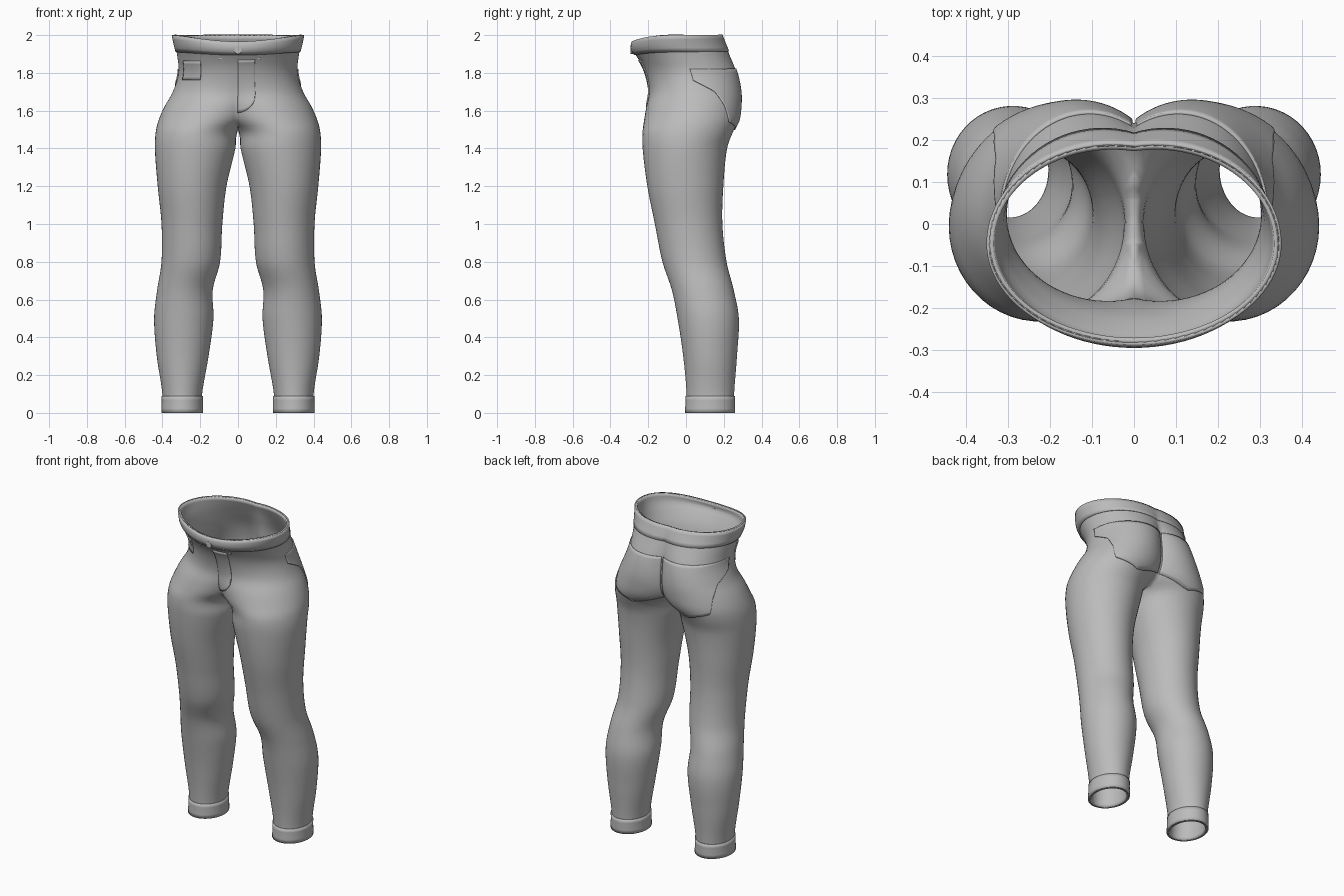
import bpy, bmesh, math
from mathutils import Vector

cube = bpy.data.objects.get("Cube")
if cube:
    bpy.data.objects.remove(cube)

grey = bpy.data.materials.new("grey denim")
grey.use_nodes = True
COLOUR = (0.5, 0.5, 0.5, 1)
grey.diffuse_color = COLOUR
grey.node_tree.nodes["Principled BSDF"].inputs["Base Color"].default_value = COLOUR

# Leg sections: height, outer x, front y, back y, centre x
LEG = [
    (0.0, .40, 0, .255, .295), (.1, .40, .003, .255, .295),
    (.3, .43, -.015, .27, .293), (.5, .444, -.045, .28, .287),
    (.65, .428, -.075, .253, .281), (.8, .405, -.125, .215, .25),
    (1.0, .405, -.165, .193, .244), (1.2, .425, -.205, .198, .243),
    (1.4, .44, -.23, .218, .227)]
# Hip sections: the same, with separate front and back centres
HIP = [
    (1.49, .435, -.23, .25, .218, .218), (1.55, .42, -.222, .278, .17, .18),
    (1.62, .39, -.21, .288, .12, .15), (1.7, .345, -.195, .288, .06, .13),
    (1.8, .315, -.215, .268, .02, .11), (1.9, .323, -.262, .228, 0, .08),
    (1.95, .335, -.288, .208, 0, .06), (2.0, .345, -.282, .188, 0, .05)]
ROWS = [r + (r[4],) for r in LEG] + HIP


def slope(i, k):
    a, b = ROWS[max(i - 1, 0)], ROWS[min(i + 1, len(ROWS) - 1)]
    return (b[k] - a[k]) / (b[0] - a[0])


def section(z):
    """Smoothly interpolated section values at a height."""
    i = max(j for j in range(len(ROWS) - 1) if ROWS[j][0] <= z or j == 0)
    a, b = ROWS[i], ROWS[i + 1]
    h = b[0] - a[0]
    t = (z - a[0]) / h
    ease = t * t * (3 - 2 * t)
    return [a[k] + (b[k] - a[k]) * ease
            + h * t * (1 - t) * ((1 - t) * slope(i, k) - t * slope(i + 1, k))
            for k in range(1, 6)]


def split(z, back):
    """Angle at which the section meets the centre plane."""
    out, yf, yb, cf, cb = section(z)
    c = cb if back else cf
    return math.acos(-min(c / (out - c), .93))


def at_angle(z, a):
    out, yf, yb, cf, cb = section(z)
    back = math.sin(a) >= 0
    c = cb if back else cf
    x = c + (out - c) * math.cos(a)
    y = (yf + yb) / 2 + (yb - yf) / 2 * math.sin(a)
    dip = .035 * max(0, -math.sin(a)) ** 3 * max(0, z - 1.85) / .15
    return Vector((x if x > 1e-4 else 0, y, z - dip))


def surf(z, u):
    """Point on the left half: u = -1 front centre, 0 side, 1 back centre."""
    return at_angle(z, u * split(z, u > 0))


def finish(name, bm, mirror, thickness, offset):
    mesh = bpy.data.meshes.new(name)
    bm.to_mesh(mesh)
    bm.free()
    mesh.materials.append(grey)
    ob = bpy.data.objects.new(name, mesh)
    bpy.context.collection.objects.link(ob)
    if mirror:
        ob.modifiers.new("mirror", 'MIRROR').merge_threshold = .0005
    if thickness:
        solid = ob.modifiers.new("cloth", 'SOLIDIFY')
        solid.thickness, solid.offset = thickness, offset
    bpy.ops.object.select_all(action='DESELECT')
    ob.select_set(True)
    bpy.context.view_layer.objects.active = ob
    bpy.ops.object.shade_smooth_by_angle(angle=math.radians(40))
    return ob


def loft(rings, closed=False, flip=False):
    bm = bmesh.new()
    rows = [[bm.verts.new(p) for p in ring] for ring in rings]
    n = len(rows[0])
    for low, high in zip(rows, rows[1:]):
        for i in range(n if closed else n - 1):
            j = (i + 1) % n
            quad = [low[i], low[j], high[j], high[i]]
            bm.faces.new(quad[::-1] if flip else quad)
    return bm


def ring(z, outer=44, inner=16):
    pts = [surf(z, -1 + 2 * i / outer) for i in range(outer + 1)]
    start, end = split(z, True), 2 * math.pi - split(z, False)
    for i in range(1, inner):
        pts.append(at_angle(z, start + (end - start) * i / inner))
    return pts


def patch(name, u0, u1, bottom, top, mirror=True, side=1, nu=28, nv=16):
    """Thin cloth piece that follows the body."""
    rings = []
    for j in range(nv + 1):
        line = []
        for i in range(nu + 1):
            u = u0 + (u1 - u0) * i / nu
            low = bottom(u)
            p = surf(low + (top - low) * j / nv, u)
            line.append(Vector((p.x * side, p.y, p.z)))
        rings.append(line)
    return finish(name, loft(rings, flip=side < 0), mirror, .009, .3)


def polyline(points):
    def height(u):
        for (ua, za), (ub, zb) in zip(points, points[1:]):
            if u <= ub:
                return za + (zb - za) * (u - ua) / (ub - ua)
        return points[-1][1]
    return height


# Trousers body: one leg and half the hips, open on the centre plane
body = loft([ring(i / 50) for i in range(101)], closed=True)
wall = [f for f in body.faces if all(v.co.x == 0 for v in f.verts)]
bmesh.ops.delete(body, geom=wall, context='FACES')
finish("trousers_body", body, True, .012, -1)

# Waistband and ankle cuffs
patch("waistband", -1, 1, lambda u: 1.912, 2.0, nu=44, nv=4)
cuff = loft([ring(.09 * i / 4) for i in range(5)], closed=True)
finish("ankle_cuffs", cuff, True, .009, .3)

# Back pockets with a stepped, pointed lower edge
pocket_edge = polyline([(0, 1.76), (.2, 1.70), (.33, 1.62), (.38, 1.54),
                        (.6, 1.5), (.98, 1.56)])
patch("back_pockets", 0, .98, pocket_edge, 1.82, nu=49)

# Fly flap with a rounded lower corner, on the left
def fly_edge(u):
    t = (u + 1) / .18
    return 1.69 - .1 * math.sqrt(max(0, 1 - t * t))

patch("fly_flap", -1, -.82, fly_edge, 1.875, mirror=False, nu=14)

# Coin pocket on the right
patch("coin_pocket", -.57, -.28, lambda u: 1.762, 1.865, mirror=False, side=-1, nu=10, nv=6)


def stud(name, centre, radius, depth):
    bpy.ops.mesh.primitive_cylinder_add(vertices=24, radius=radius, depth=depth,
                                        location=centre, rotation=(math.pi / 2, 0, 0))
    ob = bpy.context.object
    ob.name = name
    ob.data.materials.append(grey)
    bpy.ops.object.shade_smooth_by_angle(angle=math.radians(40))


# Waist button and small rivets
stud("waist_button", surf(1.94, -1), .019, .02)
for name, u, side in (("right_rivet", -.81, -1), ("left_rivet", -.77, 1)):
    p = surf(1.88, u)
    stud(name, (p.x * side, p.y, p.z), .006, .012)
